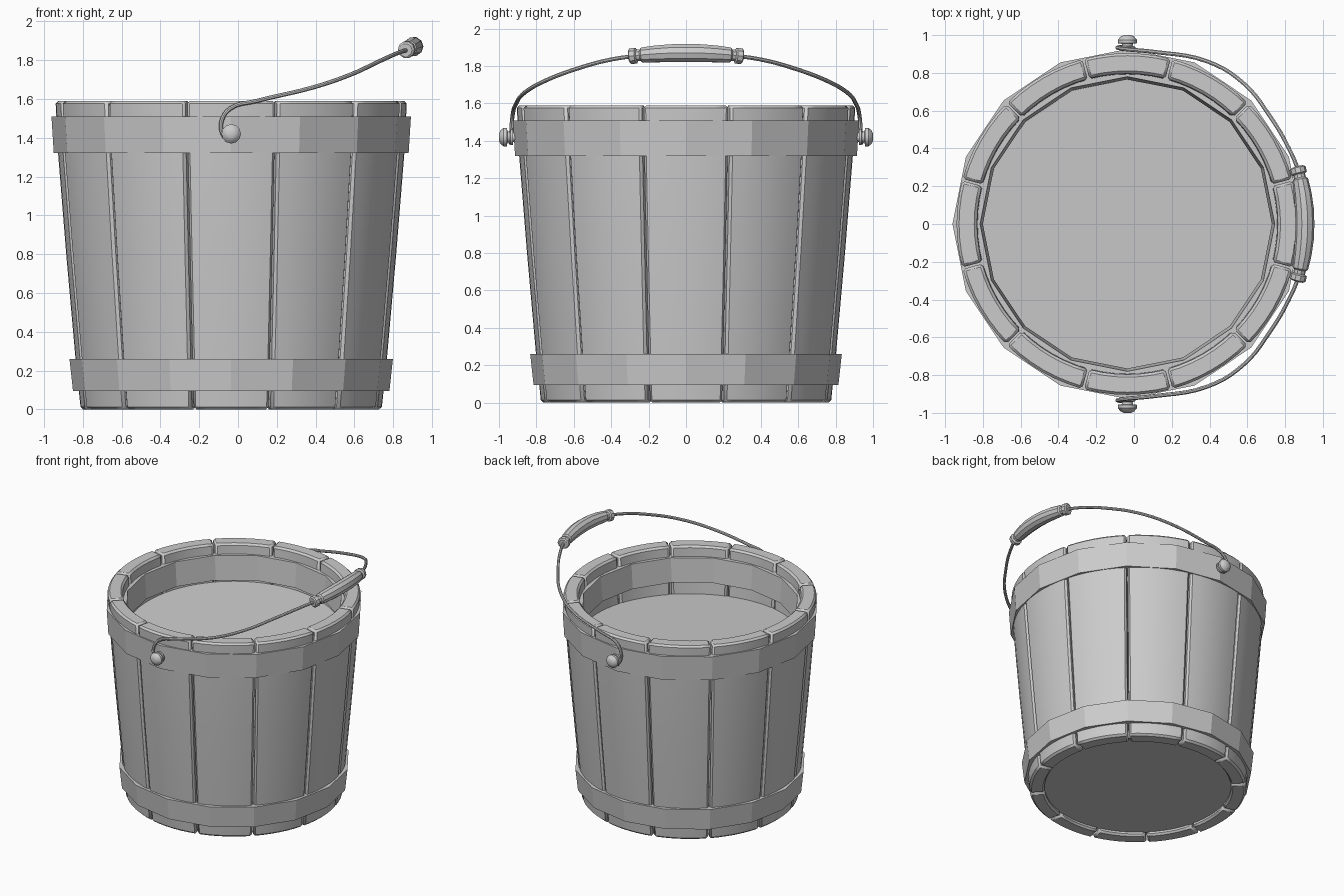
import bpy, bmesh, math
from mathutils import Vector

if "Cube" in bpy.data.objects:
    bpy.data.objects.remove(bpy.data.objects["Cube"])

CX = -0.035  # bucket axis


def mesh_object(name, verts, faces, smooth=False):
    bm = bmesh.new()
    vs = [bm.verts.new(v) for v in verts]
    for f in faces:
        bm.faces.new([vs[i] for i in f])
    bmesh.ops.recalc_face_normals(bm, faces=bm.faces[:])
    me = bpy.data.meshes.new(name)
    bm.to_mesh(me)
    bm.free()
    ob = bpy.data.objects.new(name, me)
    bpy.context.collection.objects.link(ob)
    if smooth:
        shade(ob)
    return ob


def select(ob):
    bpy.ops.object.select_all(action='DESELECT')
    ob.select_set(True)
    bpy.context.view_layer.objects.active = ob


def shade(ob):
    select(ob)
    bpy.ops.object.shade_smooth_by_angle(angle=math.radians(35))


def loft(rings, closed):
    """Faces joining equal rings; capped at both ends or closed into a loop."""
    n, m = len(rings[0]), len(rings)
    verts = [v for r in rings for v in r]
    faces = []
    for i in range(m if closed else m - 1):
        a, b = i * n, (i + 1) % m * n
        faces += [(a + j, a + (j + 1) % n, b + (j + 1) % n, b + j) for j in range(n)]
    if not closed:
        faces += [tuple(range(n)), tuple(range((m - 1) * n, m * n))]
    return verts, faces


def ring(r, z, n):
    return [(r * math.cos(2 * math.pi * i / n), r * math.sin(2 * math.pi * i / n), z) for i in range(n)]


def tube(name, pts, radius, radii=None, res=3):
    cu = bpy.data.curves.new(name, 'CURVE')
    cu.dimensions = '3D'
    cu.bevel_depth, cu.bevel_resolution = radius, res
    cu.use_fill_caps, cu.resolution_u = True, 5
    if radii:
        sp = cu.splines.new('POLY')
        sp.points.add(len(pts) - 1)
        for p, co, r in zip(sp.points, pts, radii):
            p.co, p.radius = (*co, 1), r / radius
    else:
        sp = cu.splines.new('BEZIER')
        sp.bezier_points.add(len(pts) - 1)
        for p, co in zip(sp.bezier_points, pts):
            p.co = co
            p.handle_left_type = p.handle_right_type = 'AUTO'
    ob = bpy.data.objects.new(name, cu)
    bpy.context.collection.objects.link(ob)
    select(ob)
    bpy.ops.object.convert(target='MESH')
    ob = bpy.context.object
    ob.name = name
    shade(ob)
    return ob


# Twelve bevelled staves
PROFILE = [(0, 0.775), (0.26, 0.802), (0.8, 0.85), (1.32, 0.892), (1.59, 0.905)]
THICK, SEG = 0.108, 6
for k in range(12):
    mid = math.radians(30 * k)
    rows = []
    for z, r in PROFILE:
        row = []
        for rad, order in ((r, range(SEG + 1)), (r - THICK, range(SEG, -1, -1))):
            half = math.radians(15) - 0.005 / rad
            for i in order:
                a = mid + half * (2 * i / SEG - 1)
                row.append((rad * math.cos(a), rad * math.sin(a), z))
        rows.append(row)
    stave = mesh_object(f"stave_{k + 1}", *loft(rows, False))
    stave.location.x = CX
    bev = stave.modifiers.new("bevel", 'BEVEL')
    bev.width, bev.segments = 0.014, 1
    bev.limit_method, bev.angle_limit = 'ANGLE', math.radians(40)
    shade(stave)

# Sixteen-sided hoops, reaching through the staves
for name, z0, z1, r0, r1, inner0, inner1 in (
        ("upper_hoop", 1.32, 1.51, 0.914, 0.926, 0.765, 0.78),
        ("lower_hoop", 0.095, 0.26, 0.815, 0.833, 0.67, 0.685)):
    rings = [ring(r0, z0, 16), ring(r1, z1, 16), ring(inner1, z1, 16), ring(inner0, z0, 16)]
    mesh_object(name, *loft(rings, True)).location.x = CX

# Bottom board and the slightly tilted contents surface
mesh_object("bottom_board", *loft([ring(0.68, 0.03, 32), ring(0.685, 0.08, 32)], False)).location.x = CX
fill = [(x, y, 1.26 + 0.05 * (0.82 * y - 0.57 * x)) for x, y, z in ring(0.785, 0, 32)]
mesh_object("contents_surface", fill, [tuple(range(32))]).location.x = CX

# Handle pivots: washer, neck and domed knob, one per side
KNOB = [(0.88, 0.025), (0.925, 0.025), (0.925, 0.042), (0.938, 0.042), (0.942, 0.028),
        (0.955, 0.03), (0.957, 0.05), (0.975, 0.05), (0.992, 0.036), (1.0, 0.02)]
for name, side in (("front_pivot", -1), ("back_pivot", 1)):
    rings = [[(CX + x, side * d, 1.42 + y) for x, y, _ in ring(r, 0, 12)] for d, r in KNOB]
    mesh_object(name, *loft(rings, False), smooth=True)

# Wire bail, mirrored across y
HALF = [(-0.055, 0.937, 1.385), (-0.083, 0.935, 1.43), (-0.083, 0.932, 1.49), (-0.04, 0.925, 1.55),
        (0.1, 0.912, 1.59), (0.39, 0.86, 1.66), (0.58, 0.745, 1.725), (0.72, 0.57, 1.79),
        (0.82, 0.40, 1.835), (0.872, 0.27, 1.853)]
path = HALF + [(0.905, 0, 1.868)] + [(x, -y, z) for x, y, z in reversed(HALF)]
tube("wire_handle", path, 0.011, res=2)

# Turned grip with end collars, following the bend of the wire
GRIP = [(0.302, 0.034), (0.295, 0.044), (0.268, 0.044), (0.262, 0.032), (0.243, 0.032),
        (0.235, 0.042), (0.16, 0.047), (0.08, 0.05)]
steps = GRIP + [(0, 0.05)] + [(-y, r) for y, r in reversed(GRIP)]
tube("grip", [(0.905 - 0.45 * y * y, y, 1.87 - 0.2 * y * y) for y, r in steps],
     0.05, [r for y, r in steps])
